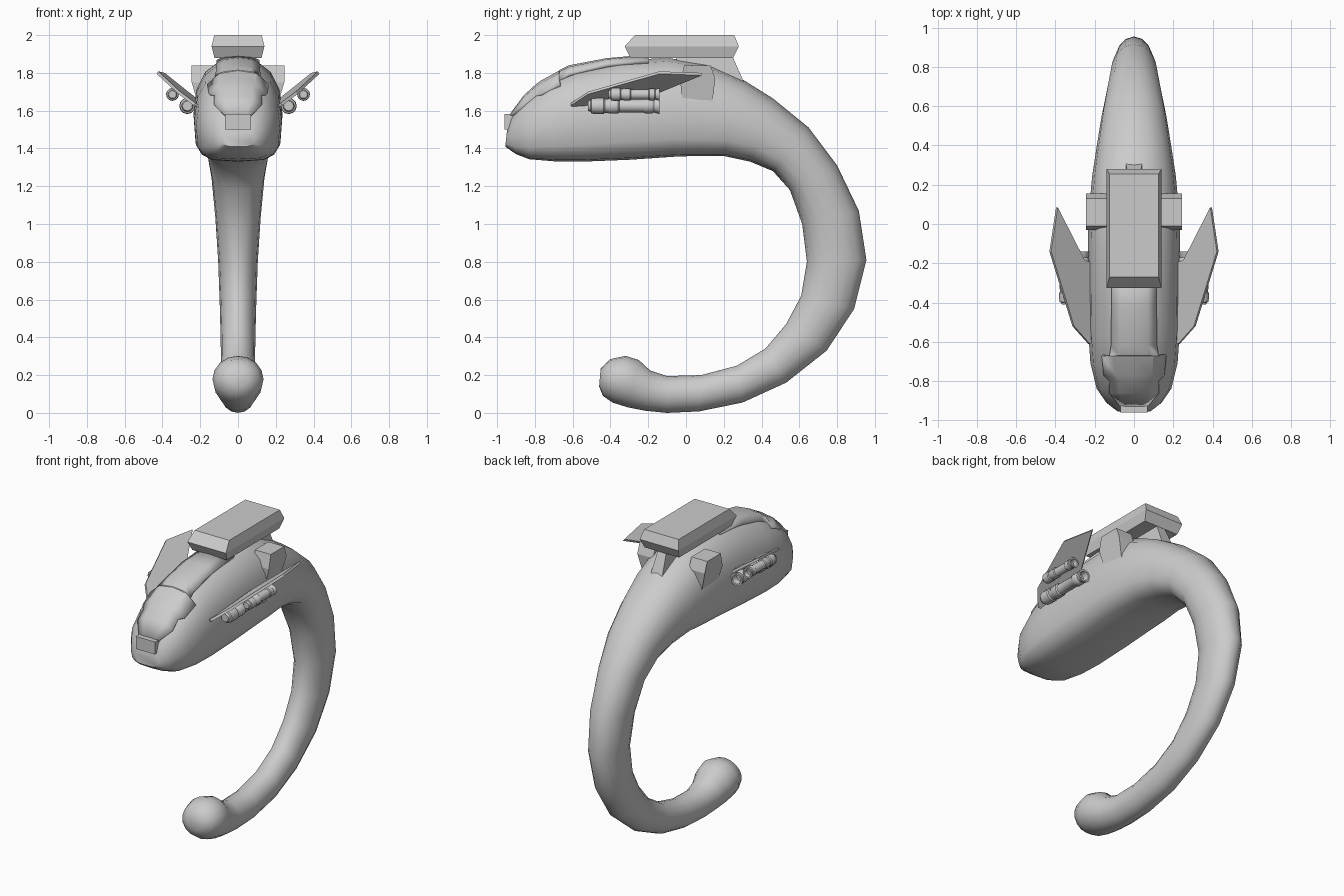
import bpy, bmesh, math

if "Cube" in bpy.data.objects:
    bpy.data.objects.remove(bpy.data.objects["Cube"])

def make(name, verts, faces, mirror=False, smooth=None):
    mesh = bpy.data.meshes.new(name)
    mesh.from_pydata(verts, [], faces)
    bm = bmesh.new()
    bm.from_mesh(mesh)
    bmesh.ops.recalc_face_normals(bm, faces=bm.faces)
    bm.to_mesh(mesh)
    bm.free()
    ob = bpy.data.objects.new(name, mesh)
    bpy.context.collection.objects.link(ob)
    if smooth:
        mesh.shade_smooth()
        mesh.set_sharp_from_angle(angle=math.radians(smooth))
    if mirror:
        ob.modifiers.new("mirror", 'MIRROR')
    return ob

def loft(name, rings, **kw):
    """Skin equal-sized rings and cap both ends."""
    n = len(rings[0])
    verts = [v for r in rings for v in r]
    faces = [(i*n+k, i*n+(k+1) % n, (i+1)*n+(k+1) % n, (i+1)*n+k)
             for i in range(len(rings)-1) for k in range(n)]
    faces += [tuple(range(n)), tuple((len(rings)-1)*n+k for k in range(n))]
    return make(name, verts, faces, **kw)

# Curled body: outer (y, z), inner (y, z), half width
head = [
    (-.948, 1.49, -.957, 1.41, .085), (-.925, 1.57, -.90, 1.37, .14),
    (-.85, 1.67, -.83, 1.343, .19), (-.72, 1.765, -.70, 1.332, .222),
    (-.58, 1.82, -.55, 1.33, .232), (-.35, 1.865, -.30, 1.34, .235),
    (-.10, 1.88, -.05, 1.357, .235), (.12, 1.845, .05, 1.36, .228),
    (.30, 1.765, .20, 1.36, .213), (.46, 1.665, .34, 1.33, .19),
    (.65, 1.51, .46, 1.28, .165), (.80, 1.31, .55, 1.18, .14)]
tail = [
    (.915, 1.07, .615, 1.0, .12), (.955, .81, .64, .80, .105),
    (.89, .55, .61, .62, .097), (.745, .33, .53, .47, .092),
    (.53, .16, .42, .34, .09), (.30, .055, .27, .25, .09),
    (.07, .008, .08, .20, .09), (-.10, .0, -.10, .195, .092),
    (-.22, .012, -.19, .225, .105), (-.31, .03, -.25, .28, .128),
    (-.39, .055, -.32, .302, .135), (-.44, .09, -.40, .285, .11),
    (-.46, .14, -.452, .235, .06)]
SIDES = 16
rings = []
for i, (oy, oz, iy, iz, w) in enumerate(head + tail):
    boxy = max(0, min(1, (13 - i) / 6))
    mid = .5 - .06 * boxy
    cy, cz = iy + (oy-iy)*mid, iz + (oz-iz)*mid
    ring = []
    for k in range(SIDES):
        t = 2*math.pi*k/SIDES
        c, s = math.cos(t), math.sin(t)
        p = 1 - (.13 if s >= -1e-6 else .45) * boxy
        x = math.copysign(abs(c)**p, c) * w
        h = abs(s)**p
        ey, ez = (oy, oz) if s > 0 else (iy, iz)
        ring.append((x, cy + (ey-cy)*h, cz + (ez-cz)*h))
    rings.append(ring)
loft("curled_body", rings, smooth=50)

# Canopy plate: y, half width, centre z, edge z
rows = [(-.20, .115, 1.897, 1.868), (-.42, .115, 1.878, 1.85),
        (-.62, .118, 1.84, 1.80), (-.67, .125, 1.815, 1.775),
        (-.672, .165, 1.812, 1.74), (-.77, .155, 1.758, 1.692),
        (-.80, .125, 1.735, 1.685), (-.86, .128, 1.68, 1.635),
        (-.93, .07, 1.585, 1.575)]
verts, faces = [], []
for y, w, zc, ze in rows:
    for f in (-1, -.6, 0, .6, 1):
        drop = 1 if abs(f) == 1 else .35 * abs(f)
        verts.append((f*w, y, zc - (zc-ze)*drop))
for i in range(len(rows)-1):
    faces += [(i*5+k, i*5+k+1, i*5+k+6, i*5+k+5) for k in range(4)]
canopy = make("canopy_plate", verts, faces, smooth=25)
sol = canopy.modifiers.new("thickness", 'SOLIDIFY')
sol.thickness = .03
sol.offset = -1 if canopy.data.polygons[0].normal.z > 0 else 1

def box_ring(w, y0, y1, z):
    return [(-w, y0, z), (w, y0, z), (w, y1, z), (-w, y1, z)]

# Nose block
loft("nose_block", [box_ring(.068, -.96, -.88, 1.5), box_ring(.07, -.96, -.86, 1.582)])

# Top pack with bevelled upper and lower rims, and its rear support
loft("top_pack", [box_ring(.125, -.295, .25, 1.88), box_ring(.14, -.325, .28, 1.94),
                  box_ring(.125, -.27, .255, 2.0)])
loft("pack_support", [box_ring(.045, -.05, .325, 1.71), box_ring(.03, -.05, .245, 1.89)])

# Shoulder boxes with an undercut lower outer edge
prof = [(-.01, 1.84), (.13, 1.84), (.155, 1.77), (.135, 1.61), (-.015, 1.61), (-.03, 1.75)]
loft("shoulder_box", [[(.13, y, z) for y, z in prof],
                      [(.205 if z < 1.7 else .245, y, z) for y, z in prof]], mirror=True)

# Swept wings
wing = [(.20, -.60, 1.63), (.225, -.61, 1.64), (.305, -.52, 1.70), (.422, -.14, 1.808),
        (.388, .085, 1.80), (.25, -.185, 1.69), (.20, -.20, 1.65)]
loft("wing", [wing, [(x + .009, y, z - .013) for x, y, z in wing]], mirror=True)

# Paired thrusters under each wing: lathed (length fraction, radius fraction)
lathe = [(0, .6), (.04, .72), (.05, .93), (.10, 1), (.22, 1), (.24, .85), (.28, .85),
         (.30, .95), (.42, .95), (.44, .8), (.78, .8), (.80, .92), (.90, .92),
         (.92, .8), (1, 1), (1, .7), (.9, .6)]
for name, x, z, r, y0 in (("lower_thruster", .268, 1.625, .043, -.52),
                          ("upper_thruster", .347, 1.686, .034, -.41)):
    loft(name, [[(x + r*f*math.cos(math.pi*k/6), y0 + (-.14-y0)*d,
                  z + r*f*math.sin(math.pi*k/6)) for k in range(12)]
                for d, f in lathe], mirror=True, smooth=35)
